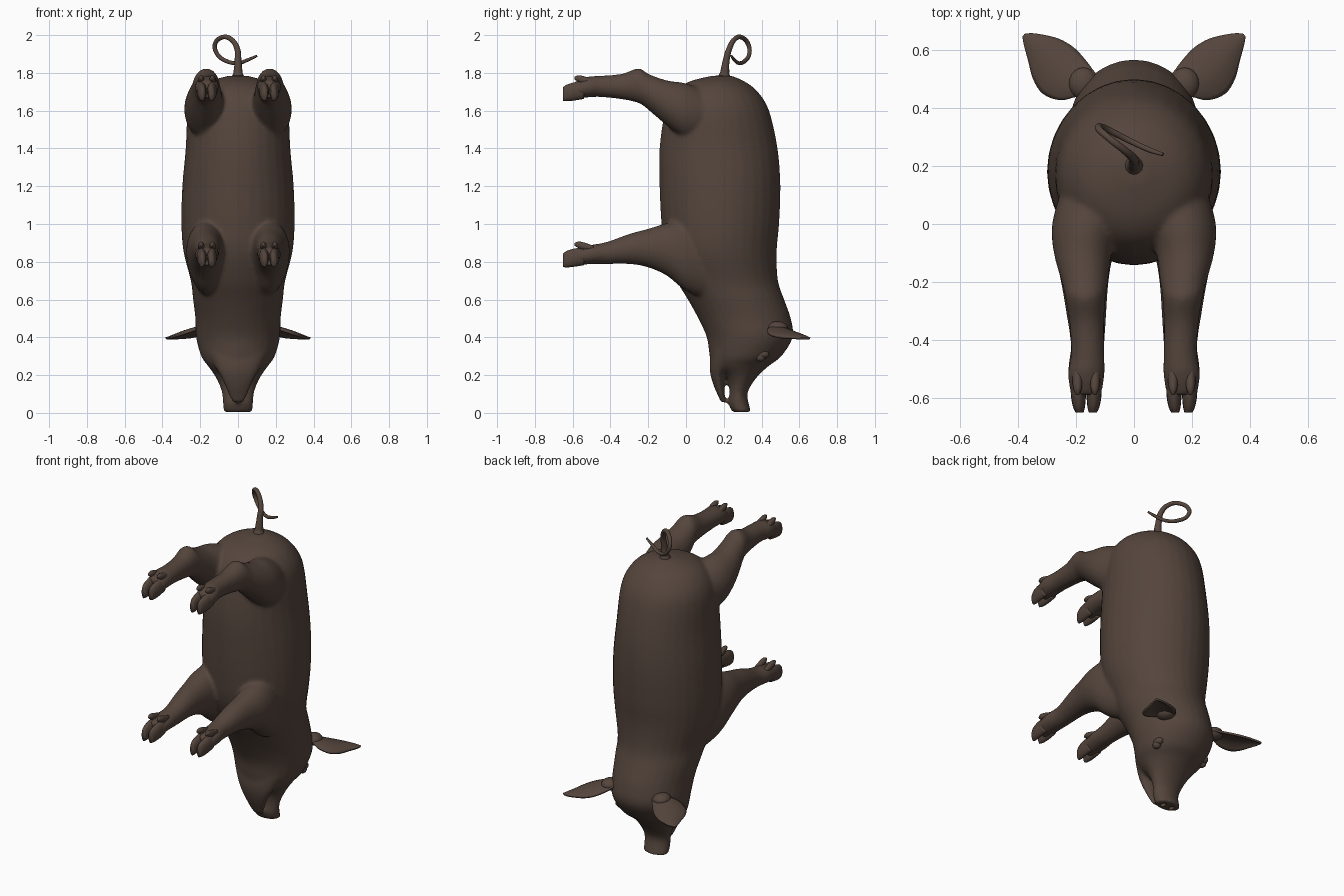
import bpy, bmesh, math
from mathutils import Vector

cube = bpy.data.objects.get("Cube")
if cube:
    bpy.data.objects.remove(cube, do_unlink=True)

HIDE_COLOR = (0.09, 0.06, 0.046, 1.0)
brown = bpy.data.materials.new("dark brown hide")
brown.use_nodes = True
brown.diffuse_color = HIDE_COLOR
shader = next(n for n in brown.node_tree.nodes if n.type == 'BSDF_PRINCIPLED')
shader.inputs["Base Color"].default_value = HIDE_COLOR
shader.inputs["Roughness"].default_value = 0.8


def smooth_rings(rings, steps=4):
    """Fill in rings between the given ones with a Catmull-Rom curve."""
    result = []
    last = len(rings) - 1
    for i in range(last):
        a, b, c, d = (rings[max(0, min(last, i + k))] for k in (-1, 0, 1, 2))
        for s in range(steps):
            t = s / steps
            result.append([q + 0.5 * t * (r - p + t * (2 * p - 5 * q + 4 * r - w
                           + t * (3 * (q - r) + w - p)))
                           for p, q, r, w in zip(a, b, c, d)])
    return result + [rings[-1]]


def loft(bm, rings, axis, side=1, sides=32):
    """Oval rings (along, centre x, half width, low, high), along 'z' or 'y'."""
    loops = []
    for along, cx, half, low, high in smooth_rings(rings):
        loop = []
        for k in range(sides):
            angle = math.tau * k / sides
            x = side * (cx + half * math.cos(angle))
            other = (low + high) / 2 + (high - low) / 2 * math.sin(angle)
            loop.append(bm.verts.new((x, other, along) if axis == 'z' else (x, along, other)))
        loops.append(loop)
    for one, two in zip(loops, loops[1:]):
        for k in range(sides):
            n = (k + 1) % sides
            bm.faces.new((one[k], one[n], two[n], two[k]))
    bm.faces.new(loops[0])
    bm.faces.new(loops[-1])


def finish(bm, name):
    bmesh.ops.recalc_face_normals(bm, faces=bm.faces)
    for face in bm.faces:
        face.smooth = True
    mesh = bpy.data.meshes.new(name)
    bm.to_mesh(mesh)
    bm.free()
    mesh.materials.append(brown)
    obj = bpy.data.objects.new(name, mesh)
    bpy.context.collection.objects.link(obj)
    return obj


def ball(name, location, scale):
    bm = bmesh.new()
    bmesh.ops.create_uvsphere(bm, u_segments=20, v_segments=12, radius=1)
    for v in bm.verts:
        v.co = Vector(a * b for a, b in zip(v.co, scale)) + Vector(location)
    return finish(bm, name)


# Trunk, head and upper snout, rump first
TRUNK = [(1.785, 0, .05, .14, .24), (1.755, 0, .15, .02, .31), (1.7, 0, .22, -.06, .38),
         (1.6, 0, .265, -.11, .44), (1.4, 0, .277, -.14, .485), (1.2, 0, .295, -.14, .5),
         (1, 0, .3, -.13, .493), (.85, 0, .288, -.11, .48), (.7, 0, .25, -.05, .487),
         (.6, 0, .238, .01, .52), (.5, 0, .226, .065, .555), (.4, 0, .222, .11, .565),
         (.3, 0, .195, .125, .505), (.25, 0, .16, .14, .44), (.2, 0, .125, .2, .385),
         (.15, 0, .1, .226, .347), (.1, 0, .084, .23, .325), (.05, 0, .08, .225, .332),
         (.004, 0, .078, .245, .345)]
JAW = [(.32, 0, .16, .13, .3), (.25, 0, .125, .125, .25), (.2, 0, .095, .13, .208),
       (.14, 0, .068, .148, .203), (.09, 0, .048, .17, .204), (.055, 0, .03, .185, .21)]
HIND_LEG = [(.12, .14, .11, 1.45, 1.7), (0, .165, .118, 1.45, 1.745), (-.1, .177, .1, 1.52, 1.76),
            (-.2, .17, .08, 1.605, 1.795), (-.25, .168, .07, 1.64, 1.825),
            (-.34, .163, .06, 1.66, 1.795), (-.45, .16, .058, 1.672, 1.785),
            (-.52, .165, .064, 1.67, 1.78), (-.59, .165, .052, 1.662, 1.755)]
FRONT_LEG = [(.12, .14, .1, .6, .98), (0, .16, .11, .645, 1.02), (-.1, .172, .1, .725, 1.005),
             (-.2, .17, .082, .77, .975), (-.3, .165, .07, .788, .948),
             (-.42, .16, .058, .788, .905), (-.5, .165, .063, .788, .89),
             (-.59, .165, .052, .778, .87)]

bm = bmesh.new()
loft(bm, TRUNK, 'z')
loft(bm, JAW, 'z')
for side in (-1, 1):
    loft(bm, HIND_LEG, 'y', side)
    loft(bm, FRONT_LEG, 'y', side)
body = finish(bm, "body_and_legs")

# Fuse the overlapping volumes into one skin
remesh = body.modifiers.new("fuse", 'REMESH')
remesh.mode = 'VOXEL'
remesh.voxel_size = 0.01
remesh.use_smooth_shade = True
relax = body.modifiers.new("relax", 'SMOOTH')
relax.factor = 0.5
relax.iterations = 9

# Nostrils cut into the snout disc
for side, word in ((-1, "right"), (1, "left")):
    cutter = ball(word + "_nostril_cutter", (side * .03, .29, 0), (.014, .02, .03))
    cutter.hide_render = True
    cutter.hide_viewport = True
    cutter.display_type = 'WIRE'
    cut = body.modifiers.new(word + " nostril", 'BOOLEAN')
    cut.operation = 'DIFFERENCE'
    cut.object = cutter

# Cloven hooves and dewclaws
for side, word in ((-1, "right"), (1, "left")):
    for pair, base in (("front", .77), ("hind", 1.65)):
        bm = bmesh.new()
        for off in (-1, 1):
            x = .165 + off * .027
            loft(bm, [(-.54, x, .026, base + .012, base + .105),
                      (-.59, x, .026, base + .004, base + .1),
                      (-.63, x - off * .002, .021, base, base + .088),
                      (-.65, x - off * .004, .014, base + .002, base + .075)], 'y', side, 16)
            x = .165 + off * .03
            loft(bm, [(-.49, x, .014, base + .085, base + .115),
                      (-.54, x, .017, base + .09, base + .132),
                      (-.57, x, .014, base + .103, base + .137),
                      (-.59, x, .005, base + .115, base + .13)], 'y', side, 12)
        finish(bm, word + "_" + pair + "_hoof")

# Cupped leaf-shaped ears: (distance along, inner edge, outer edge)
EAR = [(-.05, -.03, .03), (0, -.04, .06), (.04, -.052, .104), (.1, -.065, .121), (.156, -.062, .1),
       (.203, -.046, .062), (.25, -.022, .024), (.272, -.003, .003)]
ALONG, ACROSS = Vector((.81, .59, 0)), Vector((.59, -.81, 0))
for side, word in ((-1, "right"), (1, "left")):
    bm = bmesh.new()
    rows = []
    for d, inner, outer in smooth_rings(EAR):
        row = []
        for k in range(13):
            t = k / 12
            p = Vector((.16, .49, .462)) + ALONG * d + ACROSS * (inner + (outer - inner) * t)
            p.z -= .25 * max(d, 0) + .14 * (outer - inner) * (2 * t - 1) ** 2
            row.append(bm.verts.new((side * p.x, p.y, p.z)))
        rows.append(row)
    for one, two in zip(rows, rows[1:]):
        for k in range(12):
            bm.faces.new((one[k], one[k + 1], two[k + 1], two[k]))
    ear = finish(bm, word + "_ear")
    solid = ear.modifiers.new("thickness", 'SOLIDIFY')
    solid.thickness = .012
    solid.offset = 0
    # Fleshy ear root and eye with a heavy lid
    ball(word + "_ear_root", (side * .175, .485, .45), (.05, .055, .035))
    ball(word + "_eye", (side * .165, .395, .295), (.022, .026, .024))
    ball(word + "_eyelid", (side * .163, .405, .31), (.024, .036, .022))

# Curly tail, tapering to the tip
PATH = [(0, .2, 1.755), (0, .205, 1.8), (0, .212, 1.86), (-.005, .23, 1.93), (-.04, .26, 1.98),
        (-.085, .295, 1.988), (-.122, .33, 1.95), (-.11, .335, 1.9), (-.06, .31, 1.862),
        (0, .28, 1.852), (.055, .255, 1.87), (.1, .24, 1.89)]
THICK = [.045, .024, .018, .015, .013, .012, .012, .011, .011, .01, .009, .006]
curve = bpy.data.curves.new("tail", 'CURVE')
curve.dimensions = '3D'
curve.bevel_depth = 1
curve.bevel_resolution = 4
curve.use_fill_caps = True
spline = curve.splines.new('BEZIER')
spline.bezier_points.add(len(PATH) - 1)
for point, place, radius in zip(spline.bezier_points, PATH, THICK):
    point.co = place
    point.radius = radius
    point.handle_left_type = point.handle_right_type = 'AUTO'
curve.materials.append(brown)
bpy.context.collection.objects.link(bpy.data.objects.new("tail", curve))
